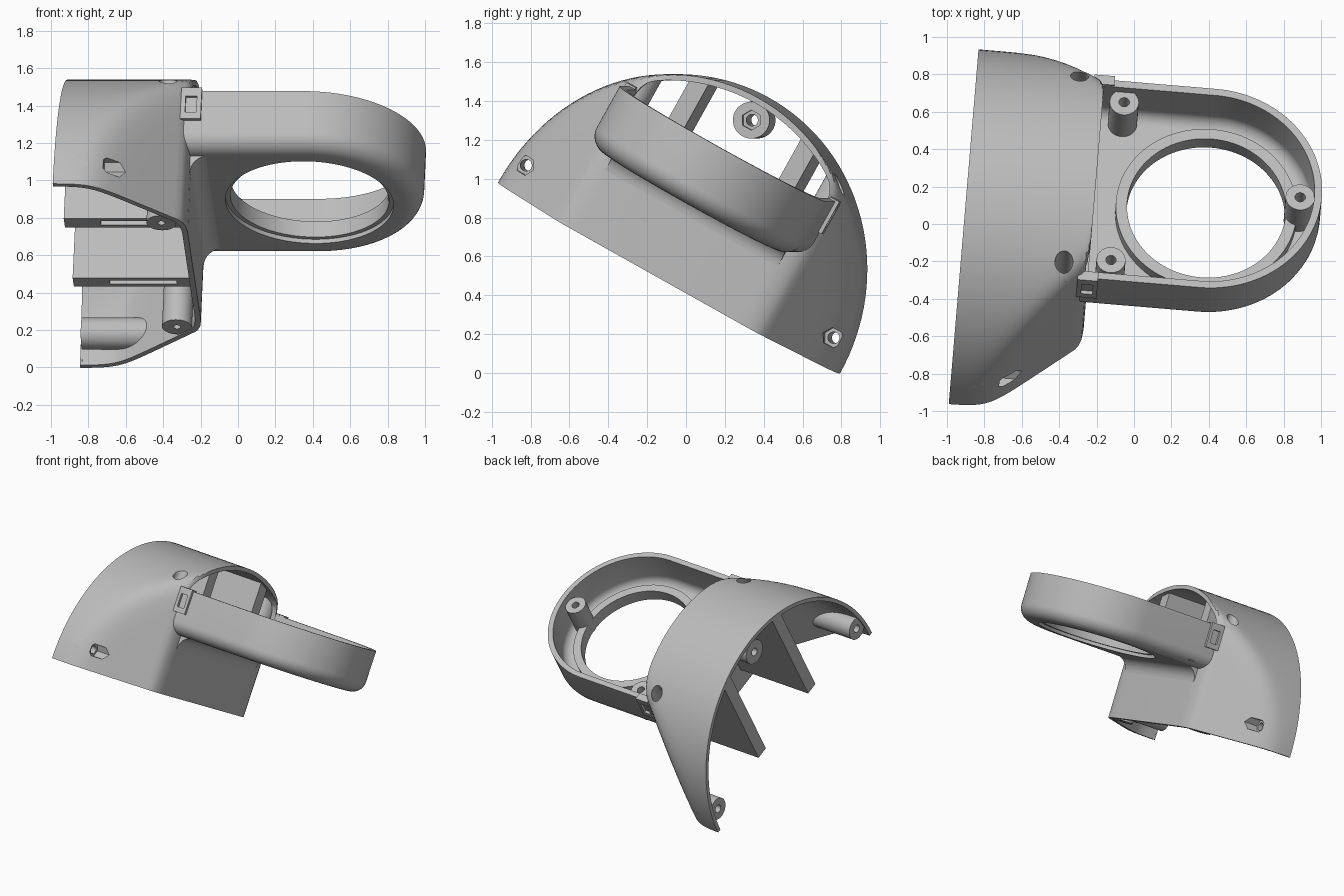
import bpy, bmesh, math
from mathutils import Matrix, Vector

cube = bpy.data.objects.get("Cube")
if cube:
    bpy.data.objects.remove(cube, do_unlink=True)

mat = bpy.data.materials.new("plain_grey")
mat.use_nodes = True
GREY = (0.5, 0.5, 0.5, 1)
mat.diffuse_color = GREY
mat.node_tree.nodes["Principled BSDF"].inputs["Base Color"].default_value = GREY

# The whole part is modelled upright, then tilted into place
POSE = (Matrix.Translation((0, -0.162, 0.49))
        @ Matrix.Rotation(math.radians(-4.8), 4, 'Z')
        @ Matrix.Rotation(math.radians(-29.2), 4, 'X'))
parts = []


def finish(bm, name):
    bmesh.ops.recalc_face_normals(bm, faces=bm.faces)
    me = bpy.data.meshes.new(name)
    bm.to_mesh(me)
    bm.free()
    me.materials.append(mat)
    ob = bpy.data.objects.new(name, me)
    bpy.context.collection.objects.link(ob)
    return ob


def keep(ob):
    parts.append(ob)
    return ob


def box(name, lo, hi):
    bm = bmesh.new()
    lo, hi = Vector(lo), Vector(hi)
    m = Matrix.Translation((lo + hi) / 2) @ Matrix.Diagonal((hi - lo).to_4d())
    m[3][3] = 1
    bmesh.ops.create_cube(bm, size=1, matrix=m)
    return finish(bm, name)


def rod(name, axis, a, b, start, end, r, sides=32):
    """Cylinder along X (a, b = y, z) or along Z (a, b = x, y)."""
    mid = (start + end) / 2
    if axis == 'X':
        m = Matrix.Translation((mid, a, b)) @ Matrix.Rotation(math.pi / 2, 4, 'Y')
    else:
        m = Matrix.Translation((a, b, mid))
    bm = bmesh.new()
    bmesh.ops.create_cone(bm, cap_ends=True, segments=sides, radius1=r, radius2=r,
                          depth=end - start, matrix=m)
    return finish(bm, name)


def skin(name, rings):
    """Closed solid through equal-length rings of points."""
    bm = bmesh.new()
    loops = [[bm.verts.new(p) for p in ring] for ring in rings]
    n = len(loops[0])
    for one, two in zip(loops, loops[1:]):
        for i in range(n):
            j = (i + 1) % n
            bm.faces.new((one[i], one[j], two[j], two[i]))
    bm.faces.new(loops[0])
    bm.faces.new(loops[-1][::-1])
    return finish(bm, name)


def combine(ob, tool, op='DIFFERENCE', drop=True):
    mod = ob.modifiers.new("bool", 'BOOLEAN')
    mod.operation, mod.object, mod.solver = op, tool, 'EXACT'
    bpy.context.view_layer.objects.active = ob
    bpy.ops.object.modifier_apply(modifier=mod.name)
    if drop:
        bpy.data.objects.remove(tool, do_unlink=True)
    return ob


# Hood section: a half round trimmed softly to half width a
def arch(x, a, r, low=None, t0=0.0, n=64):
    pts = []
    for i in range(n + 1):
        t = t0 + (math.pi - 2 * t0) * i / n
        c = max(abs(math.cos(t)), 1e-4)
        d = (r ** -24 + (a / c) ** -24) ** (-1 / 24)
        pts.append((x, d * math.cos(t), 1.05 * d * math.sin(t)))
    if low is not None:
        pts = [(x, pts[0][1], low)] + pts + [(x, pts[-1][1], low)]
    return pts


def hood_solid(name, start, shrink, low=None):
    stations = []
    for i in range(25):
        x = start + (-0.27 - start) * i / 24
        stations.append((x, 0.61 + (-0.27 - x) * 0.9))
    stations += [(-0.255, 0.585), (-0.243, 0.55), (-0.237, 0.51), (-0.235, 0.47)]
    return skin(name, [arch(x - shrink * (x > -0.9), a - shrink * 0.5, 1.01 - shrink, low)
                       for x, a in stations])


envelope = hood_solid("envelope", -0.92, 0)
hood = keep(hood_solid("hood", -0.92, 0))
combine(hood, hood_solid("hollow", -1.0, 0.03, low=-0.1))

# Opening from hood into tray
combine(hood, skin("opening", [arch(x, 0.575, 0.98, t0=0.7) for x in (-0.31, 0.1)]))

# Screw posts along the hood, with hexagonal nut seats
for name, y, z, r, end in (("front_post", -0.91, 0.155, 0.085, -0.4),
                           ("back_post", 0.91, 0.155, 0.085, -0.4),
                           ("top_post", 0, 0.93, 0.095, -0.55)):
    post = keep(rod(name, 'X', y, z, -0.91, end, r))
    combine(post, envelope, 'INTERSECT', drop=False)
    seat = -0.66 if y else -0.6
    for ob in (post, hood):
        combine(ob, rod("bore", 'X', y, z, -1, -0.3, 0.03))
        combine(ob, rod("nut_seat", 'X', y, z, seat, -0.3, 0.052, 6))

# Upright screw posts beside the end wall
for name, y in (("front_column", -0.57), ("back_column", 0.57)):
    post = keep(rod(name, 'Z', -0.37, y, 0.005, 1.1, 0.08))
    combine(post, envelope, 'INTERSECT', drop=False)
    for ob in (post, hood):
        combine(ob, rod("bore", 'Z', -0.37, y, -0.1, 1.2, 0.02))
        combine(ob, rod("counterbore", 'Z', -0.37, y, 0.6, 1.2, 0.048))

# Two slotted ribs inside the hood
for name, y in (("front_rib", -0.31), ("back_rib", 0.34)):
    rib = keep(box(name, (-0.915, y - 0.048, 0.15), (-0.27, y + 0.048, 1.2)))
    combine(rib, envelope, 'INTERSECT', drop=False)
    combine(rib, box("slot", (-0.72, y - 0.02, 0.1), (-0.36, y + 0.02, 0.5)))
bpy.data.objects.remove(envelope, do_unlink=True)

# Round-ended tray
CX = 0.365


def stadium(x0, r, z, n=64):
    pts = [(x0, -r, z)]
    for i in range(n + 1):
        t = -math.pi / 2 + math.pi * i / n
        pts.append((CX + r * math.cos(t), r * math.sin(t), z))
    return pts + [(x0, r, z)]


def tray_solid(name, x0, r, bottom, top, fillet):
    rings = []
    for i in range(9):
        t = math.pi / 2 * i / 8
        rings.append(stadium(x0, r - fillet * (1 - math.sin(t)),
                             bottom + fillet * (1 - math.cos(t))))
    return skin(name, rings + [stadium(x0, r, top)])


tray = keep(tray_solid("tray", -0.275, 0.61, 0.45, 0.79, 0.1))
combine(tray, tray_solid("tray_hollow", -0.5, 0.57, 0.5, 1, 0.07))
combine(tray, rod("tray_hole", 'Z', CX, 0, 0.3, 0.7, 0.45, 96))

# Raised lip round the hole
lip = keep(rod("hole_lip", 'Z', CX, 0, 0.475, 0.57, 0.485, 96))
combine(lip, rod("lip_hole", 'Z', CX, 0, 0.3, 0.7, 0.425, 96))

# Screw posts in the tray
for name, x, y in (("tip_stud", 0.86, 0.02), ("back_stud", -0.12, 0.51),
                   ("front_stud", -0.12, -0.46)):
    stud = keep(rod(name, 'Z', x, y, 0.48, 0.74, 0.078))
    combine(stud, rod("bore", 'Z', x, y, 0.55, 1, 0.028))

# Curved gusset under the tray where it meets the end wall
curve = [(-0.25, 0.47), (-0.13, 0.47)]
for i in range(9):
    t = math.pi / 2 * i / 8
    curve.append((-0.135 - 0.1 * math.sin(t), 0.35 + 0.102 * math.cos(t)))
curve.append((-0.25, 0.35))
keep(skin("gusset", [[(x, y, z) for x, z in curve] for y in (-0.51, 0.51)]))

# Side latches with windows
for name, s in (("front_latch", -1), ("back_latch", 1)):
    ys = sorted((s * 0.575, s * 0.63))
    latch = keep(box(name, (-0.29, ys[0], 0.61), (-0.18, ys[1], 0.8)))
    combine(latch, box("window", (-0.265, min(s * 0.6, s * 0.7), 0.65),
                       (-0.205, max(s * 0.6, s * 0.7), 0.75)))

# Pose and shade
bpy.ops.object.select_all(action='DESELECT')
for ob in parts:
    ob.matrix_world = POSE
    ob.select_set(True)
bpy.context.view_layer.objects.active = hood
bpy.ops.object.shade_smooth_by_angle(angle=math.radians(30))
